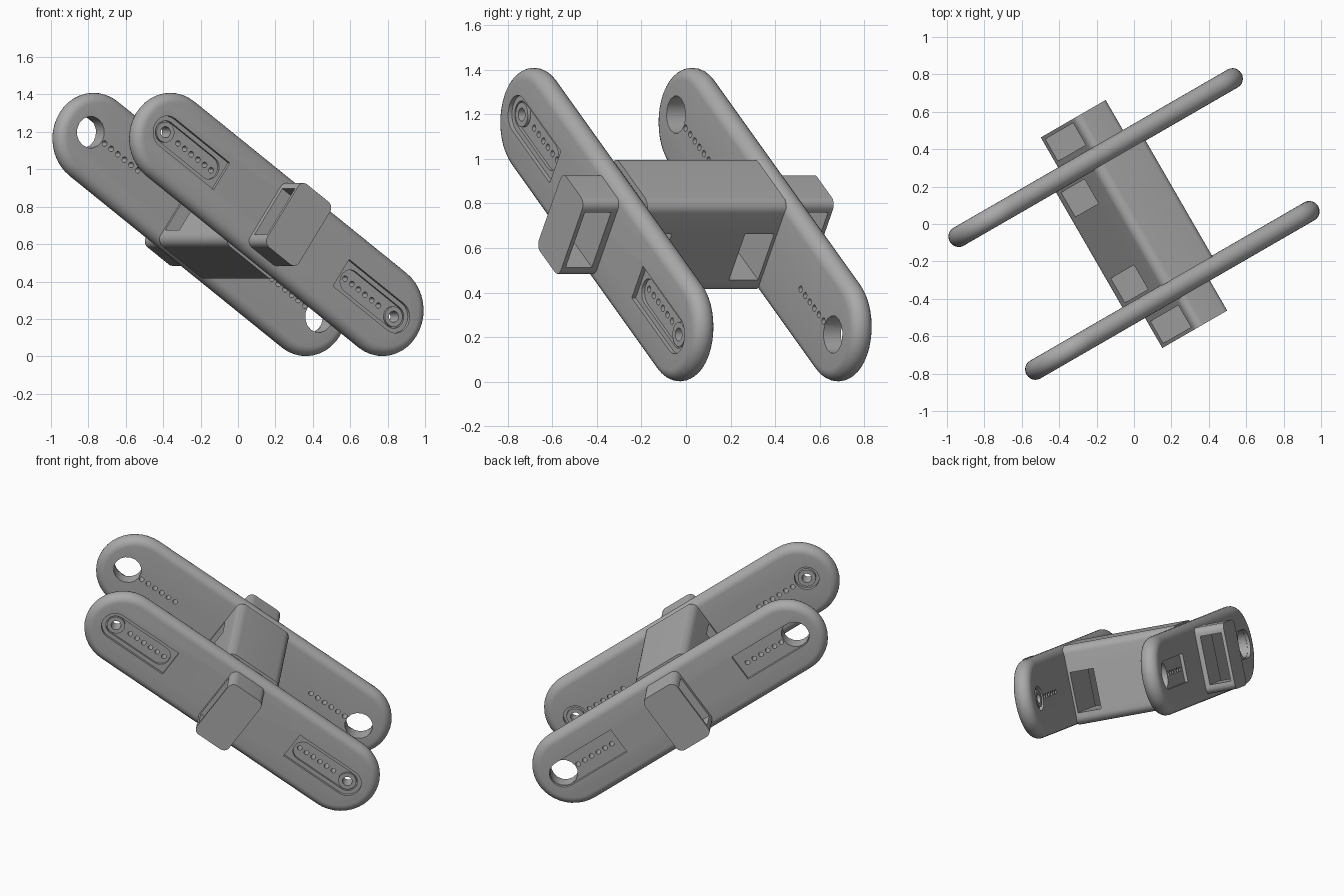
import bpy, bmesh, math
from mathutils import Matrix, Vector

if "Cube" in bpy.data.objects:
    bpy.data.objects.remove(bpy.data.objects["Cube"])

# One plain grey for every part
grey = bpy.data.materials.new("plain_grey")
grey.use_nodes = True
grey.diffuse_color = (0.4, 0.4, 0.4, 1)
grey.node_tree.nodes["Principled BSDF"].inputs["Base Color"].default_value = (0.4, 0.4, 0.4, 1)

# Assembly frame: X along the plates, Y across them, Z through their thickness
yaw, tilt = math.radians(30), math.radians(35)
side = Vector((math.cos(yaw), math.sin(yaw), 0))
up = Vector((0, 0, 1))
along = side * math.cos(tilt) - up * math.sin(tilt)
across = side * math.sin(tilt) + up * math.cos(tilt)
frame = Matrix((along, across, along.cross(across))).transposed().to_4x4()
frame.translation = (0, 0, 0.705)

PLATE_D, HALF_T, PLATE_R, PLATE_A = 0.41, 0.055, 0.245, 0.80
HOLE_X, SLOT_END = 0.86, 0.45


def arc(cx, cy, r, start, sweep, n):
    return [(cx + r * math.cos(start + sweep * i / n),
             cy + r * math.sin(start + sweep * i / n)) for i in range(n + 1)]


def stadium(x0, x1, r, n=20):
    return arc(x1, 0, r, -math.pi / 2, math.pi, n) + arc(x0, 0, r, math.pi / 2, math.pi, n)


def circle(x, r, n=24):
    return arc(x, 0, r, 0, math.tau, n)[:-1]


def rounded_rect(hx, hy, r, n=8):
    pts = []
    for k, (sx, sy) in enumerate([(1, 1), (-1, 1), (-1, -1), (1, -1)]):
        pts += arc(sx * (hx - r), sy * (hy - r), r, k * math.pi / 2, math.pi / 2, n)
    return pts


def box(x0, x1, y0, y1):
    return [(x0, y0), (x1, y0), (x1, y1), (x0, y1)]


def slot(sign, half, inner, square):
    """Slot from the inner end to the pivot hole, rounded at the pivot."""
    pts = arc(HOLE_X, 0, half, -math.pi / 2, math.pi, 16)
    if square:
        pts += [(inner, half), (inner, -half)]
    else:
        pts += arc(inner + half, 0, half, math.pi / 2, math.pi, 16)
    return [(sign * x, sign * y) for x, y in pts]


def loft(bm, rings):
    """Skin a stack of (outline, z) rings and cap both ends."""
    loops = [[bm.verts.new((x, y, z)) for x, y in pts] for pts, z in rings]
    n = len(loops[0])
    for a, b in zip(loops, loops[1:]):
        for i in range(n):
            bm.faces.new((a[i], a[(i + 1) % n], b[(i + 1) % n], b[i]))
    bm.faces.new(loops[0][::-1])
    bm.faces.new(loops[-1])


def make(name, solids):
    bm = bmesh.new()
    for rings in solids:
        loft(bm, rings)
    bmesh.ops.recalc_face_normals(bm, faces=bm.faces)
    me = bpy.data.meshes.new(name)
    bm.to_mesh(me)
    bm.free()
    me.materials.append(grey)
    ob = bpy.data.objects.new(name, me)
    bpy.context.collection.objects.link(ob)
    return ob


def prism(pts, z0, z1):
    return [(pts, z0), (pts, z1)]


def cut(ob, solids):
    cutter = make("cutter", solids)
    cutter.hide_render = True
    mod = ob.modifiers.new("cut", "BOOLEAN")
    mod.operation, mod.solver, mod.object = "DIFFERENCE", "EXACT", cutter
    dg = bpy.context.evaluated_depsgraph_get()
    ob.data = bpy.data.meshes.new_from_object(ob.evaluated_get(dg))
    ob.modifiers.clear()
    bpy.data.objects.remove(cutter)


def finish(ob):
    ob.matrix_world = frame
    bpy.ops.object.select_all(action="DESELECT")
    ob.select_set(True)
    bpy.context.view_layer.objects.active = ob
    bpy.ops.object.shade_smooth_by_angle(angle=math.radians(35))


def plate(name, face):
    """Rounded plate; face is +1 for the front one, -1 for the back one."""
    mid, outer, inner = face * PLATE_D, face * (PLATE_D + HALF_T), face * (PLATE_D - HALF_T)
    rings, rd = [], 0.053
    for i in range(13):
        t = math.pi * (i / 12 - 0.5)
        r = PLATE_R - rd + rd * math.cos(t)
        rings.append((stadium(-PLATE_A, PLATE_A, r), mid + HALF_T * math.sin(t)))
    ob = make(name, [rings])
    ends = (-1, 1)
    # Square-ended recess on the outside
    cut(ob, [prism(slot(s, 0.087, SLOT_END, True), outer - face * 0.02, outer + face * 0.1) for s in ends])
    # Row of pin holes at each end
    cut(ob, [prism(circle(s * (0.505 + 0.05 * k), 0.015, 12), mid - 0.1, mid + 0.1)
             for s in ends for k in range(6)])
    if face > 0:
        # Inner slot, pivot bore and the counterbore on the inside
        cut(ob, [prism(slot(s, 0.062, SLOT_END + 0.02, False), outer - 0.035, outer + 0.1) for s in ends])
        cut(ob, [prism(circle(s * HOLE_X, 0.075), inner - 0.1, inner + 0.025) for s in ends])
        cut(ob, [prism(circle(s * HOLE_X, 0.03, 16), mid - 0.1, mid + 0.1) for s in ends])
    else:
        # Large pivot holes
        cut(ob, [prism(circle(s * HOLE_X, 0.085, 16), mid - 0.1, mid + 0.1) for s in ends])
    finish(ob)


def pivot_ring(name, x, z0, z1):
    ob = make(name, [prism(circle(x, 0.055), z0, z1)])
    cut(ob, [prism(circle(x, 0.03, 16), z0 - 0.1, z1 + 0.1)])
    finish(ob)


plate("front_plate", 1)
plate("back_plate", -1)

# Collars around the pivot bores of the front plate, on both of its faces
for label, x in (("upper", -HOLE_X), ("lower", HOLE_X)):
    pivot_ring(label + "_outer_pivot_ring", x, 0.42, 0.445)
    pivot_ring(label + "_inner_pivot_ring", x, 0.358, 0.385)

# Cross beam with a strap tunnel beside each plate
beam = make("cross_beam", [prism(rounded_rect(0.19, 0.245, 0.05), -0.36, 0.36)])
cut(beam, [prism(box(-0.4, 0.4, -0.17, 0.08), min(s * 0.19, s * 0.34), max(s * 0.19, s * 0.34))
           for s in (-1, 1)])
finish(beam)

# Strap loops outside the plates
for label, s in (("front", 1), ("back", -1)):
    loop = make(label + "_strap_loop", [prism(rounded_rect(0.12, 0.205, 0.04), s * 0.45, s * 0.65)])
    cut(loop, [prism(box(-0.4, 0.4, -0.15, 0.15), s * 0.495, s * 0.63)])
    finish(loop)
